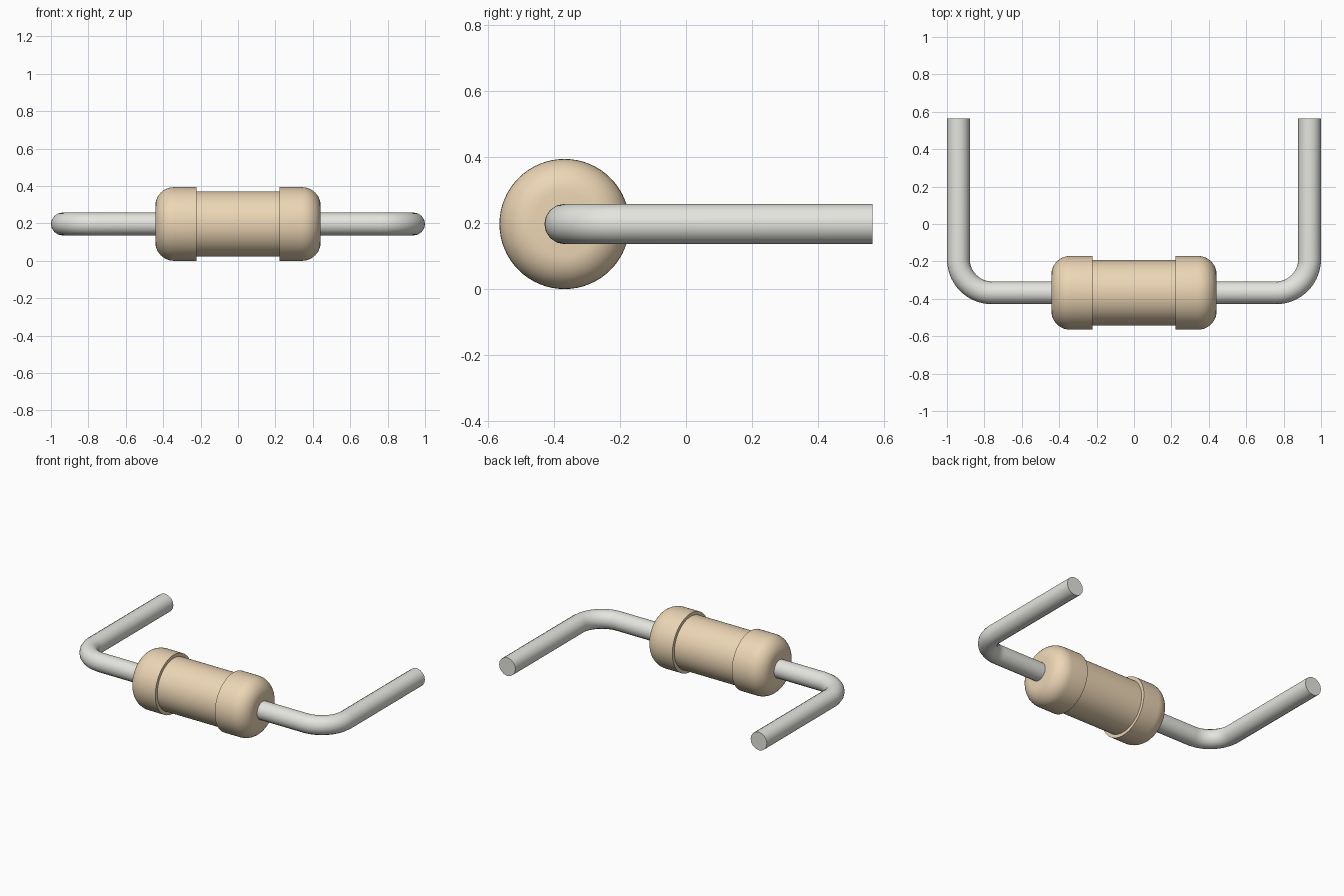
import bpy, bmesh
from math import sin, cos, pi, radians

if "Cube" in bpy.data.objects:
    bpy.data.objects.remove(bpy.data.objects["Cube"])

AXIS_Y, AXIS_Z = -0.368, 0.197
R_CAP, R_MID, FILLET = 0.197, 0.175, 0.1
X_STEP, X_END = 0.222, 0.442
R_WIRE, X_LEG, R_BEND, Y_TIP = 0.061, 0.939, 0.18, 0.565


def material(name, rgb):
    m = bpy.data.materials.new(name)
    m.diffuse_color = (*rgb, 1)
    m.use_nodes = True
    m.node_tree.nodes["Principled BSDF"].inputs["Base Color"].default_value = m.diffuse_color
    return m


def smooth(obj):
    bpy.ops.object.select_all(action='DESELECT')
    obj.select_set(True)
    bpy.context.view_layer.objects.active = obj
    if obj.type == 'CURVE':
        bpy.ops.object.convert(target='MESH')
    bpy.ops.object.shade_smooth_by_angle(angle=radians(35))


def lathe_x(name, profile, mat, steps=64):
    """Revolve (x, radius) points around the resistor axis."""
    bm = bmesh.new()
    verts = [bm.verts.new((x, 0, r)) for x, r in profile]
    edges = [bm.edges.new(p) for p in zip(verts, verts[1:])]
    bmesh.ops.spin(bm, geom=verts + edges, cent=(0, 0, 0), axis=(1, 0, 0),
                   angle=2 * pi, steps=steps, use_duplicate=False)
    bmesh.ops.remove_doubles(bm, verts=bm.verts, dist=1e-5)
    bmesh.ops.recalc_face_normals(bm, faces=bm.faces)
    me = bpy.data.meshes.new(name)
    bm.to_mesh(me)
    bm.free()
    obj = bpy.data.objects.new(name, me)
    obj.location = (0, AXIS_Y, AXIS_Z)
    bpy.context.collection.objects.link(obj)
    me.materials.append(mat)
    smooth(obj)


def wire(name, side, mat):
    """Bent lead: out of the body, round a quarter bend, straight back."""
    cx, cy = X_LEG - R_BEND, AXIS_Y + R_BEND
    n = 14
    pts = [(X_END - 0.02, AXIS_Y)]
    pts += [(cx + R_BEND * sin(i * pi / 2 / n), cy - R_BEND * cos(i * pi / 2 / n))
            for i in range(n + 1)]
    pts.append((X_LEG, Y_TIP))
    cu = bpy.data.curves.new(name, 'CURVE')
    cu.dimensions = '3D'
    cu.bevel_depth = R_WIRE
    cu.bevel_resolution = 6
    cu.use_fill_caps = True
    sp = cu.splines.new('POLY')
    sp.points.add(len(pts) - 1)
    for p, (x, y) in zip(sp.points, pts):
        p.co = (side * x, y, AXIS_Z, 1)
    cu.materials.append(mat)
    obj = bpy.data.objects.new(name, cu)
    bpy.context.collection.objects.link(obj)
    smooth(obj)


tan = material("tan_coating", (0.84, 0.67, 0.46))
metal = material("lead_metal", (0.78, 0.78, 0.74))

# Body: narrow barrel between two wider rounded end caps
half = [(X_STEP, R_MID), (X_STEP, R_CAP)]
half += [(X_END - FILLET + FILLET * sin(i * pi / 20),
          R_CAP - FILLET + FILLET * cos(i * pi / 20)) for i in range(11)]
half.append((X_END, 0))
lathe_x("resistor_body", [(-x, r) for x, r in reversed(half)] + half, tan)

# Leads on both sides
wire("left_lead", -1, metal)
wire("right_lead", 1, metal)
